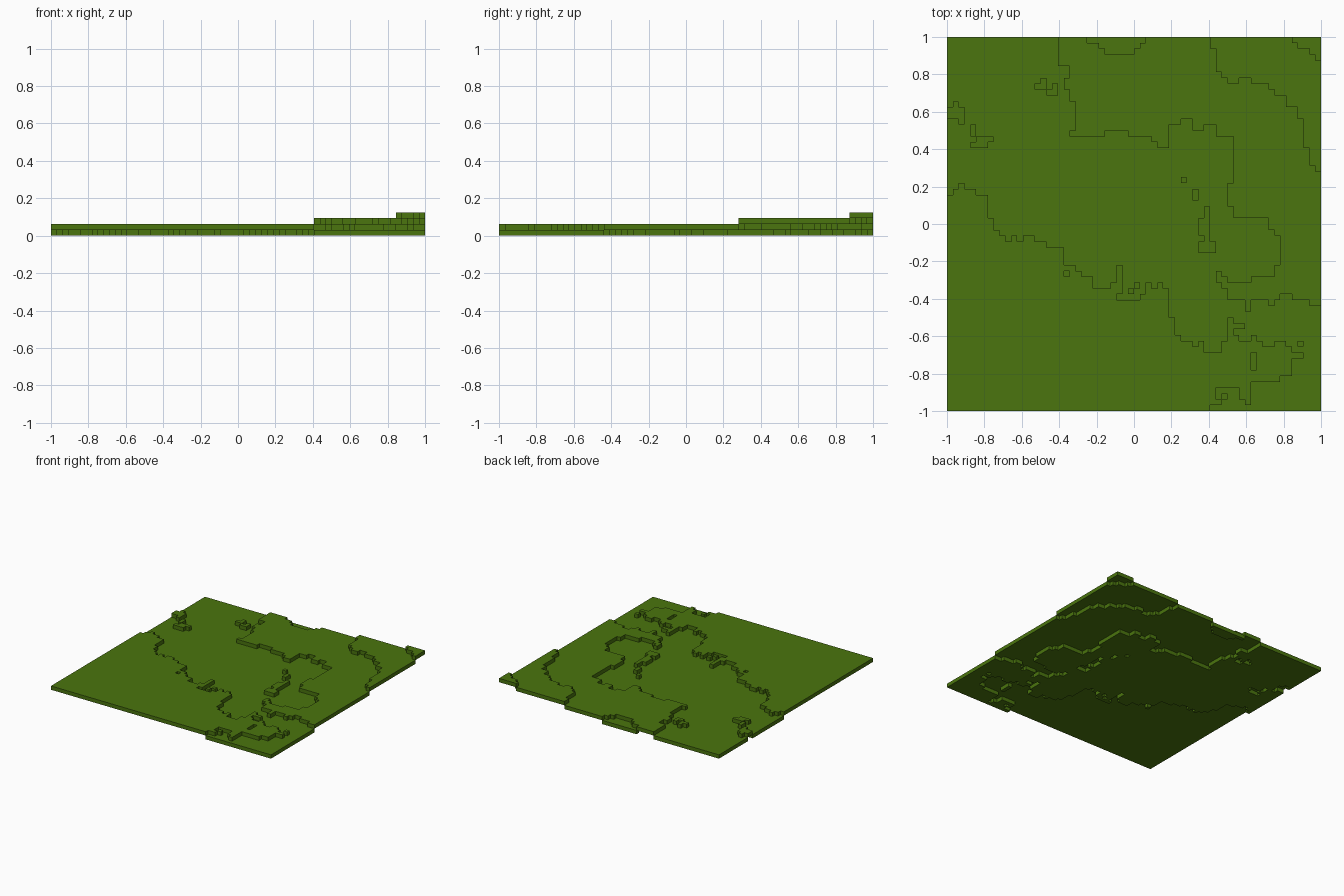
import bpy
import bmesh

cube = bpy.data.objects.get("Cube")
if cube:
    bpy.data.objects.remove(cube, do_unlink=True)

N = 64                # blocks per side
S = 2.0 / N           # block size
level = [[0] * N for _ in range(N)]   # level[column][row], all low ground first


def fill(c0, c1, r0, r1, h):
    """Set a rectangle of blocks (end values excluded) to one level."""
    for c in range(c0, c1):
        for r in range(r0, r1):
            level[c][r] = h


def fill_profile(start, edges, h, above):
    """Fill each column above or below its edge row."""
    for i, e in enumerate(edges):
        c = start + i
        fill(c, c + 1, e if above else 0, N if above else e, h)


# South-west plateau, with the low notch along the front edge
fill_profile(0, [37, 38, 39, 38, 38, 37, 37, 33, 31, 30,
                 29, 30, 29, 30, 30, 29, 29, 28, 28, 28,
                 25, 25, 24, 23, 23, 21, 21, 21, 22, 25,
                 19, 19, 19, 20, 22, 21, 22, 21, 16, 13,
                 12, 12, 11, 12, 10, 10, 10, 12, 16, 13,
                 12, 12, 13, 12, 11, 11, 12, 12, 11, 10, 10], 1, False)
fill_profile(45, [1, 4, 4, 4, 4, 2, 1, 5, 5, 5, 5, 5, 6, 6, 9, 9], 0, False)

# North-east plateau
fill_profile(19, [59, 59, 53] + [47] * 5 + [48] * 4 + [47] * 4
             + [46, 45, 45, 49, 49, 50, 50, 48, 48, 49, 49, 47, 47, 47]
             + [33] * 6 + [31, 30, 20, 20, 19, 19, 19, 18, 18], 1, True)

# Low pocket at the back edge
fill_profile(24, [63, 63, 62, 61, 61, 61, 61, 61, 62, 63], 0, True)

# Second and third steps towards the corner
fill_profile(45, [62, 58, 57, 56, 56, 57, 57, 56, 56, 56,
                  55, 54, 54, 52, 52, 50, 45, 42, 41], 2, True)
fill_profile(59, [63, 62, 62, 61, 60], 3, True)

# Ridge joined to the north-east plateau, and its ragged edges
for rect in [(46, 47, 22, 24), (47, 48, 21, 23), (48, 51, 19, 22),
             (51, 52, 18, 22), (52, 55, 19, 23), (55, 56, 18, 23),
             (56, 57, 19, 25), (20, 21, 55, 57), (21, 22, 47, 48),
             (48, 49, 35, 39)]:
    fill(*rect, 1)

# Small raised islands
for rect in [(0, 1, 50, 52), (1, 2, 50, 53), (2, 3, 49, 52),
             (4, 5, 45, 46), (4, 5, 47, 49), (5, 7, 45, 47), (7, 8, 46, 47),
             (15, 16, 55, 56), (16, 17, 55, 57), (17, 18, 54, 55), (18, 19, 54, 56),
             (40, 41, 39, 40), (42, 43, 36, 38),
             (43, 44, 30, 33), (44, 45, 28, 35), (43, 46, 27, 29),
             (31, 32, 20, 21), (32, 33, 21, 22), (51, 52, 17, 18),
             (49, 51, 14, 15), (60, 61, 11, 12), (46, 47, 1, 2), (47, 48, 2, 3)]:
    fill(*rect, 1)

# Small sunken spots
for rect in [(20, 21, 23, 24), (52, 53, 7, 10), (29, 30, 19, 20), (49, 50, 13, 14)]:
    fill(*rect, 0)

# Single-block-thick shell: top and underside everywhere, sides only at steps
bm = bmesh.new()


def quad(*pts):
    bm.faces.new([bm.verts.new((x * S - 1, y * S - 1, z * S)) for x, y, z in pts])


for c in range(N):
    for r in range(N):
        h = level[c][r]
        t = h + 1
        corners = [(c, r), (c + 1, r), (c + 1, r + 1), (c, r + 1)]
        quad(*[(x, y, t) for x, y in corners])
        quad(*[(x, y, h) for x, y in reversed(corners)])
        for k, (dc, dr) in enumerate([(0, -1), (1, 0), (0, 1), (-1, 0)]):
            nc, nr = c + dc, r + dr
            if 0 <= nc < N and 0 <= nr < N and level[nc][nr] == h:
                continue
            a, b = corners[k], corners[(k + 1) % 4]
            quad((*a, h), (*b, h), (*b, t), (*a, t))

bmesh.ops.remove_doubles(bm, verts=bm.verts, dist=S * 0.01)
mesh = bpy.data.meshes.new("grass_terrain")
bm.to_mesh(mesh)
bm.free()

# Grass colour
color = (0.069, 0.178, 0.0044, 1.0)
grass = bpy.data.materials.new("grass_green")
grass.use_nodes = True
grass.diffuse_color = color
bsdf = grass.node_tree.nodes["Principled BSDF"]
bsdf.inputs["Base Color"].default_value = color
bsdf.inputs["Roughness"].default_value = 0.9
mesh.materials.append(grass)

terrain = bpy.data.objects.new("grass_terrain", mesh)
bpy.context.collection.objects.link(terrain)
